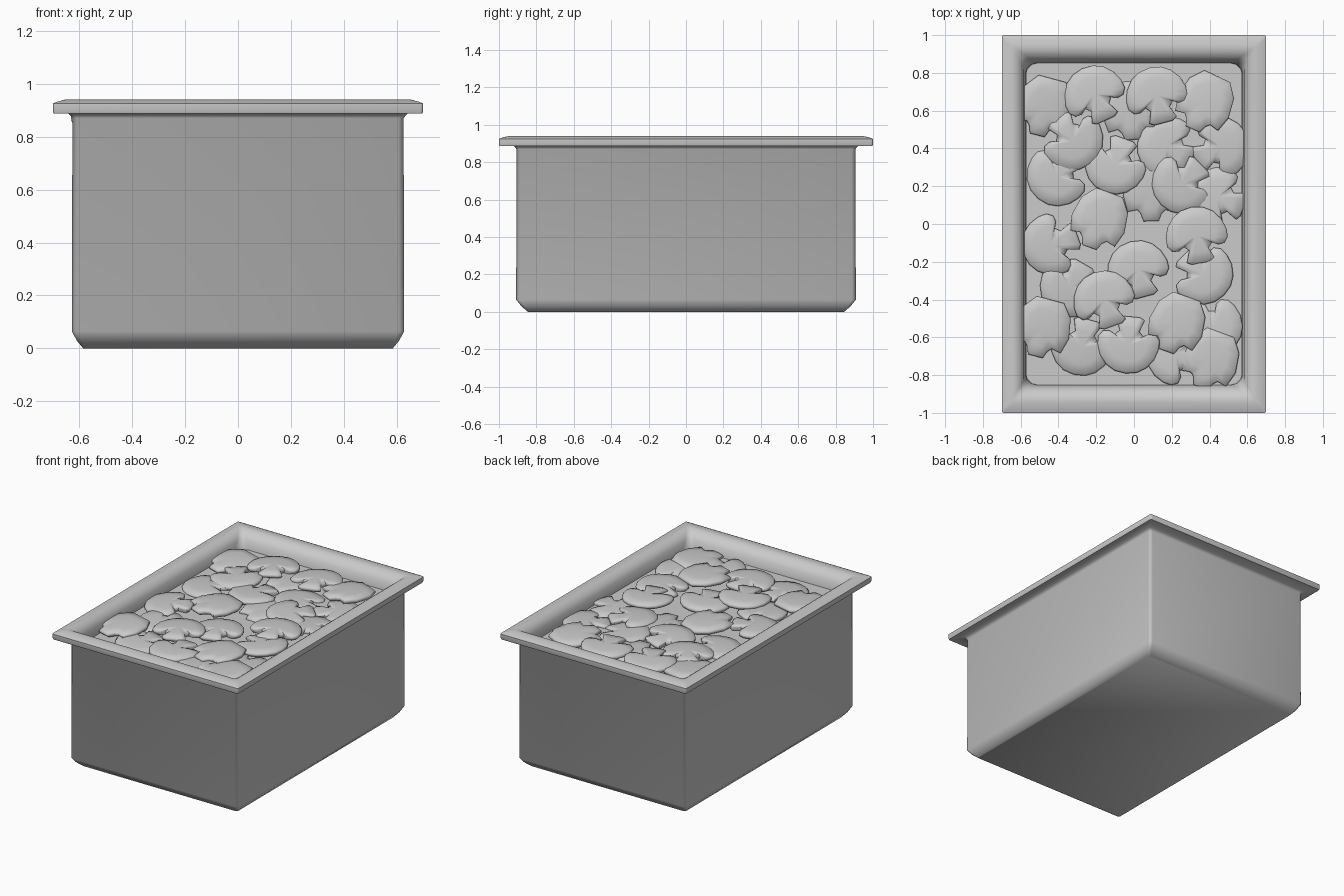
import bpy, bmesh, math, random
from mathutils import Matrix

random.seed(4)


def loft(name, rings, angle=50):
    """Skin a stack of equal-length point rings and cap both ends."""
    bm = bmesh.new()
    loops = [[bm.verts.new(p) for p in ring] for ring in rings]
    n = len(loops[0])
    for a, b in zip(loops, loops[1:]):
        for i in range(n):
            j = (i + 1) % n
            bm.faces.new((a[i], a[j], b[j], b[i]))
    bm.faces.new(loops[0][::-1])
    bm.faces.new(loops[-1])
    bmesh.ops.recalc_face_normals(bm, faces=bm.faces)
    me = bpy.data.meshes.new(name)
    bm.to_mesh(me)
    bm.free()
    ob = bpy.data.objects.new(name, me)
    bpy.context.collection.objects.link(ob)
    bpy.ops.object.select_all(action='DESELECT')
    ob.select_set(True)
    bpy.context.view_layer.objects.active = ob
    bpy.ops.object.shade_smooth_by_angle(angle=math.radians(angle))
    return ob


def rect(hx, hy, r, z, seg=3):
    """Rounded rectangle ring."""
    pts = []
    for k, (sx, sy) in enumerate([(1, 1), (-1, 1), (-1, -1), (1, -1)]):
        for i in range(seg + 1):
            a = math.pi / 2 * (k + i / seg)
            pts.append((sx * (hx - r) + r * math.cos(a), sy * (hy - r) + r * math.sin(a), z))
    return pts


# Pan: outside wall, rolled rim, inside wall, inside floor
loft("pan", [rect(*p) for p in [
    (0.585, 0.845, 0.015, 0.0), (0.61, 0.88, 0.018, 0.03), (0.628, 0.908, 0.02, 0.065),
    (0.626, 0.906, 0.02, 0.87), (0.64, 0.92, 0.02, 0.887),
    (0.697, 0.997, 0.01, 0.888), (0.70, 1.0, 0.01, 0.897), (0.70, 1.0, 0.01, 0.925),
    (0.685, 0.983, 0.012, 0.932), (0.65, 0.945, 0.015, 0.941), (0.625, 0.915, 0.02, 0.938),
    (0.598, 0.885, 0.03, 0.918), (0.583, 0.865, 0.04, 0.89), (0.575, 0.852, 0.06, 0.83),
    (0.57, 0.85, 0.06, 0.10), (0.53, 0.81, 0.06, 0.04)]], 60)

# Filling surface beneath the slices
loft("filling", [rect(0.573, 0.852, 0.06, 0.6), rect(0.573, 0.852, 0.06, 0.835)])

# Slice outlines, cap pointing to +y: half contour mirrored across x
ROUND = [(0.05, -0.15), (0.075, -0.135), (0.052, -0.075), (0.075, -0.05), (0.105, -0.068),
         (0.14, -0.065), (0.163, -0.035), (0.163, 0.01), (0.145, 0.065), (0.108, 0.113),
         (0.06, 0.142)]
ANGULAR = [(0.04, -0.165), (0.055, -0.125), (0.075, -0.105), (0.125, -0.115), (0.148, -0.03),
           (0.13, 0.075), (0.075, 0.145)]


def slice_piece(name, x, y, rot, kind, z):
    half = ANGULAR if kind else ROUND
    top = [] if kind else [(0, 0.152)]
    outline = half + top + [(-px, py) for px, py in reversed(half)]
    rings = [[(px * s, py * s, h) for px, py in outline]
             for s, h in [(0.94, 0), (1, 0.010), (1, 0.020), (0.95, 0.029), (0.6, 0.036), (0.2, 0.038)]]
    ob = loft(name, rings, 60)
    tilt = 0.05
    ob.matrix_world = (Matrix.Translation((x, y, z))
                       @ Matrix.Rotation(random.uniform(-tilt, tilt), 4, 'X')
                       @ Matrix.Rotation(random.uniform(-tilt, tilt), 4, 'Y')
                       @ Matrix.Rotation(math.radians(rot), 4, 'Z'))


# x, y, turn, angular outline?, layer
SLICES = [
    (-0.21, 0.685, 25, 0, 2), (0.12, 0.68, 15, 0, 2), (0.38, 0.65, -25, 1, 2),
    (-0.47, 0.63, -15, 1, 1), (-0.32, 0.44, 215, 0, 1), (-0.41, 0.25, 140, 0, 0),
    (-0.10, 0.31, 160, 0, 1), (0.17, 0.41, 60, 0, 0), (0.25, 0.21, 135, 0, 1),
    (0.46, 0.41, -60, 0, 0), (-0.18, 0.03, -20, 1, 2), (0.09, 0.18, 0, 1, 0),
    (-0.44, -0.11, 110, 0, 1), (0.33, -0.06, 10, 0, 2), (0.02, -0.24, 15, 0, 1),
    (0.37, -0.27, 225, 0, 1), (-0.34, -0.34, 150, 0, 0), (-0.16, -0.40, 20, 0, 2),
    (-0.48, -0.54, -15, 1, 2), (-0.28, -0.65, 165, 0, 0), (-0.03, -0.64, 175, 0, 1),
    (0.23, -0.52, -20, 1, 2), (0.42, -0.55, 230, 0, 0), (0.41, -0.71, -20, 1, 1),
    (0.22, -0.69, 70, 0, 0), (0.44, 0.14, 70, 0, 0), (-0.02, 0.61, 5, 1, 0),
]
for i, (x, y, rot, kind, layer) in enumerate(SLICES):
    slice_piece(f"mushroom_slice_{i + 1:02d}", x, y, rot, kind, 0.823 + 0.014 * layer)
